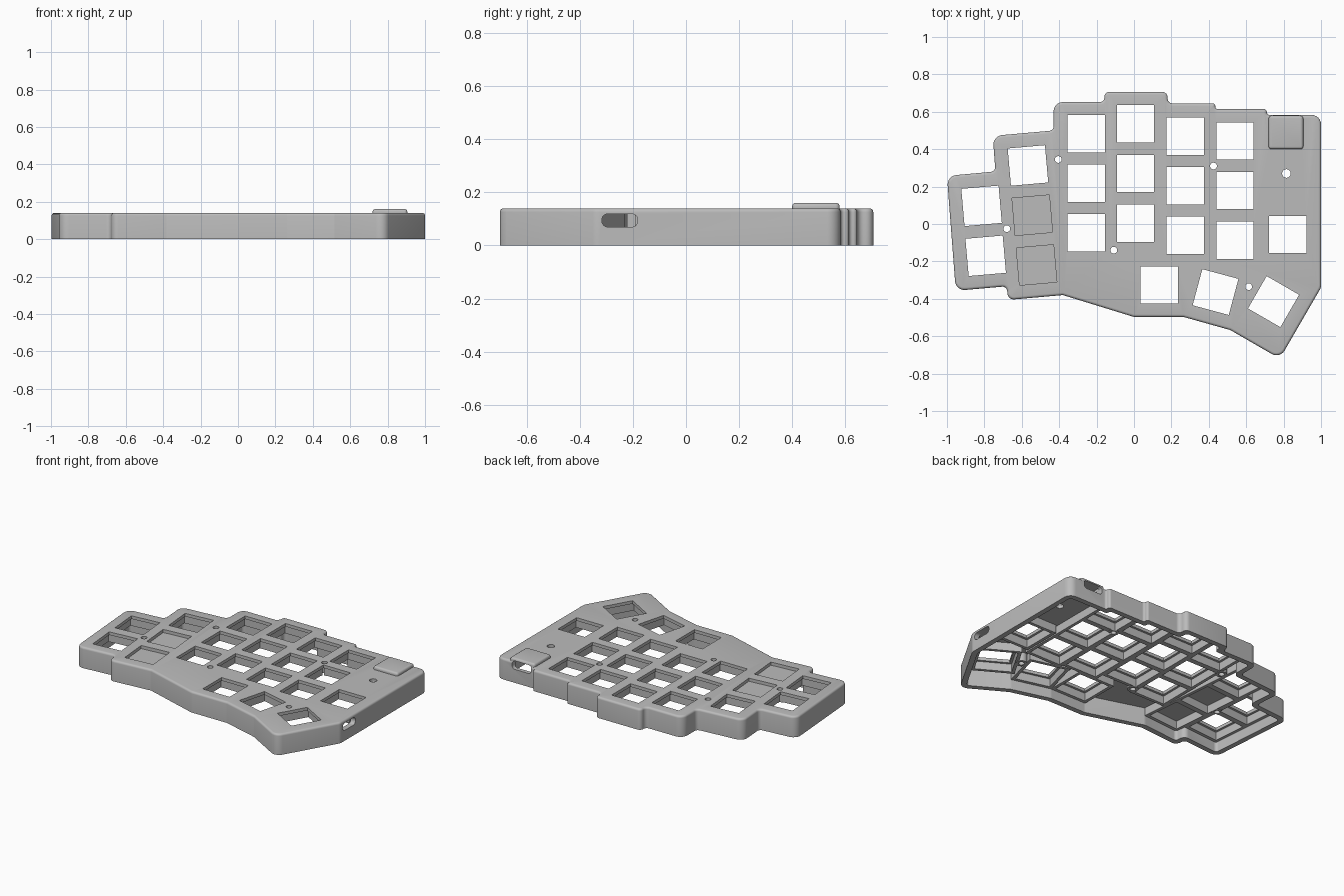
import bpy, bmesh, math
from mathutils import Vector, Matrix

cube = bpy.data.objects.get("Cube")
if cube:
    bpy.data.objects.remove(cube, do_unlink=True)

grey = bpy.data.materials.new("case_grey")
grey.use_nodes = True
COLOUR = (0.5, 0.5, 0.5, 1)
grey.diffuse_color = COLOUR
grey.node_tree.nodes["Principled BSDF"].inputs["Base Color"].default_value = COLOUR

TOP, CEILING, RIM_BOTTOM, WALL = 0.14, 0.12, 0.065, 0.035


def offset(ring, d):
    """Move a counter-clockwise ring inward by d with mitred corners."""
    out = []
    for i, p in enumerate(ring):
        a = (p - ring[i - 1]).normalized()
        b = (ring[(i + 1) % len(ring)] - p).normalized()
        na, nb = Vector((-a.y, a.x)), Vector((-b.y, b.x))
        out.append(p + (na + nb) * d / (1 + na.dot(nb)))
    return out


def fillet(ring, convex, concave, steps=6):
    """Round every corner of a counter-clockwise ring."""
    out = []
    for i, p in enumerate(ring):
        before, after = ring[i - 1] - p, ring[(i + 1) % len(ring)] - p
        u, v = before.normalized(), after.normalized()
        turn = v.cross(u)
        r = convex if turn > 0 else concave
        half = u.angle(v) / 2
        t = min(r / math.tan(half), 0.47 * min(before.length, after.length))
        r = t * math.tan(half)
        centre = p + (u + v).normalized() * r / math.sin(half)
        start, end = p + u * t - centre, p + v * t - centre
        sweep = math.atan2(start.cross(end), start.dot(end))
        for k in range(steps + 1):
            out.append(centre + Matrix.Rotation(sweep * k / steps, 2) @ start)
    return out


def loft(name, layers, matrix=None):
    """Closed solid through (ring, height) layers."""
    bm = bmesh.new()
    rows = [[bm.verts.new((p.x, p.y, z)) for p in ring] for ring, z in layers]
    n = len(rows[0])
    for low, high in zip(rows, rows[1:]):
        for i in range(n):
            j = (i + 1) % n
            bm.faces.new((low[i], low[j], high[j], high[i]))
    bm.faces.new(rows[0][::-1])
    bm.faces.new(rows[-1])
    if matrix:
        bm.transform(matrix)
    bmesh.ops.recalc_face_normals(bm, faces=bm.faces)
    mesh = bpy.data.meshes.new(name)
    bm.to_mesh(mesh)
    bm.free()
    mesh.materials.append(grey)
    obj = bpy.data.objects.new(name, mesh)
    bpy.context.collection.objects.link(obj)
    return obj


def prism(name, ring, z0, z1, matrix=None):
    return loft(name, [(ring, z0), (ring, z1)], matrix)


def rect(x0, x1, y0, y1):
    return [Vector(c) for c in ((x0, y0), (x1, y0), (x1, y1), (x0, y1))]


def square(x, y, half, angle):
    turn = Matrix.Rotation(math.radians(angle), 2)
    return [Vector((x, y)) + turn @ c for c in rect(-half, half, -half, half)]


def circle(x, y, r, n=24):
    return [Vector((x + r * math.cos(math.tau * i / n),
                    y + r * math.sin(math.tau * i / n))) for i in range(n)]


def rounded_top(ring, z0, z1, r, steps=4):
    layers = [(ring, z0)]
    for k in range(steps + 1):
        a = math.pi / 2 * k / steps
        layers.append((offset(ring, r * (1 - math.cos(a))), z1 - r + r * math.sin(a)))
    return layers


def combine(target, tool, operation):
    """Apply one boolean and discard the tool."""
    mod = target.modifiers.new("boolean", 'BOOLEAN')
    mod.operation, mod.solver, mod.object = operation, 'EXACT', tool
    bpy.context.view_layer.objects.active = target
    bpy.ops.object.modifier_apply(modifier=mod.name)
    bpy.data.objects.remove(tool, do_unlink=True)


# Case outline, clockwise from the outer column, then reversed
outline = [Vector(p) for p in (
    (-1, .257), (-.741, .281), (-.755, .471), (-.43, .5), (-.43, .652), (-.158, .652),
    (-.158, .706), (.18, .706), (.18, .645), (.435, .645), (.435, .614), (.71, .614),
    (.71, .583), (1, .583), (1, -.34), (.78, -.72), (.515, -.567), (.265, -.497),
    (0, -.497), (-.38, -.38), (-.674, -.406), (-.68, -.333), (-.953, -.357))][::-1]

# Keys: columns of (x, y, tilt) plus the thumb fan
keys = [(-.815, .097, 5), (-.793, -.17, 5)]
keys += [(-.567 + .023 * i, .313 - .266 * i, 5) for i in range(3)]
for x, y in ((-.255, .483), (.008, .535), (.275, .47), (.54, .444)):
    keys += [(x, y - .265 * i, 0) for i in range(3)]
keys += [(.821, -.056, 0), (.136, -.326, 0), (.436, -.364, -15), (.746, -.415, -30)]
screws = [(-.405, .345), (-.68, -.025), (-.108, -.14), (.425, .31), (.613, -.335)]

# Outer body with softened top edge, and the raised connector cover
case = loft("keyboard_case", rounded_top(fillet(outline, .05, .025), 0, TOP, .014))
cover = fillet(rect(.72, .905, .4, .579), .015, .015, 4)
combine(case, loft("connector_cover", rounded_top(cover, .125, .161, .014)), 'UNION')

# Hollow underside
inner = fillet(offset(outline, WALL), .02, .045)
combine(case, prism("cavity", inner, -.1, CEILING), 'DIFFERENCE')

# Switch rims and screw posts hanging from the plate
for x, y, tilt in keys:
    combine(case, prism("switch_rim", square(x, y, .136, tilt), RIM_BOTTOM, .13), 'UNION')
for x, y in screws:
    combine(case, prism("screw_post", circle(x, y, .035), RIM_BOTTOM - .003, .129), 'UNION')

# Switch pockets and plate openings
for x, y, tilt in keys:
    combine(case, prism("pocket", square(x, y, .115, tilt), -.1, .119), 'DIFFERENCE')
    combine(case, prism("opening", square(x, y, .1, tilt), .05, .3), 'DIFFERENCE')

# Screw holes and reset hole
for x, y, r in [(x, y, .018) for x, y in screws] + [(.815, .27, .023)]:
    combine(case, prism("hole", circle(x, y, r), -.1, .3), 'DIFFERENCE')

# Connector recess, back port and side port
combine(case, prism("recess", rect(.745, .88, .425, .556), .05, .148), 'DIFFERENCE')
along_y = Matrix(((1, 0, 0), (0, 0, 1), (0, 1, 0))).to_4x4()
along_x = Matrix(((0, 0, 1), (1, 0, 0), (0, 1, 0))).to_4x4()
back_slot = fillet(rect(.742, .884, .09, .145), .022, .022)
side_slot = fillet(rect(-.317, -.182, .07, .119), .022, .022)
combine(case, prism("back_port", back_slot, .53, .7, along_y), 'DIFFERENCE')
combine(case, prism("side_port", side_slot, .94, 1.1, along_x), 'DIFFERENCE')

bpy.ops.object.select_all(action='DESELECT')
case.select_set(True)
bpy.context.view_layer.objects.active = case
bpy.ops.object.shade_smooth_by_angle(angle=math.radians(35))
